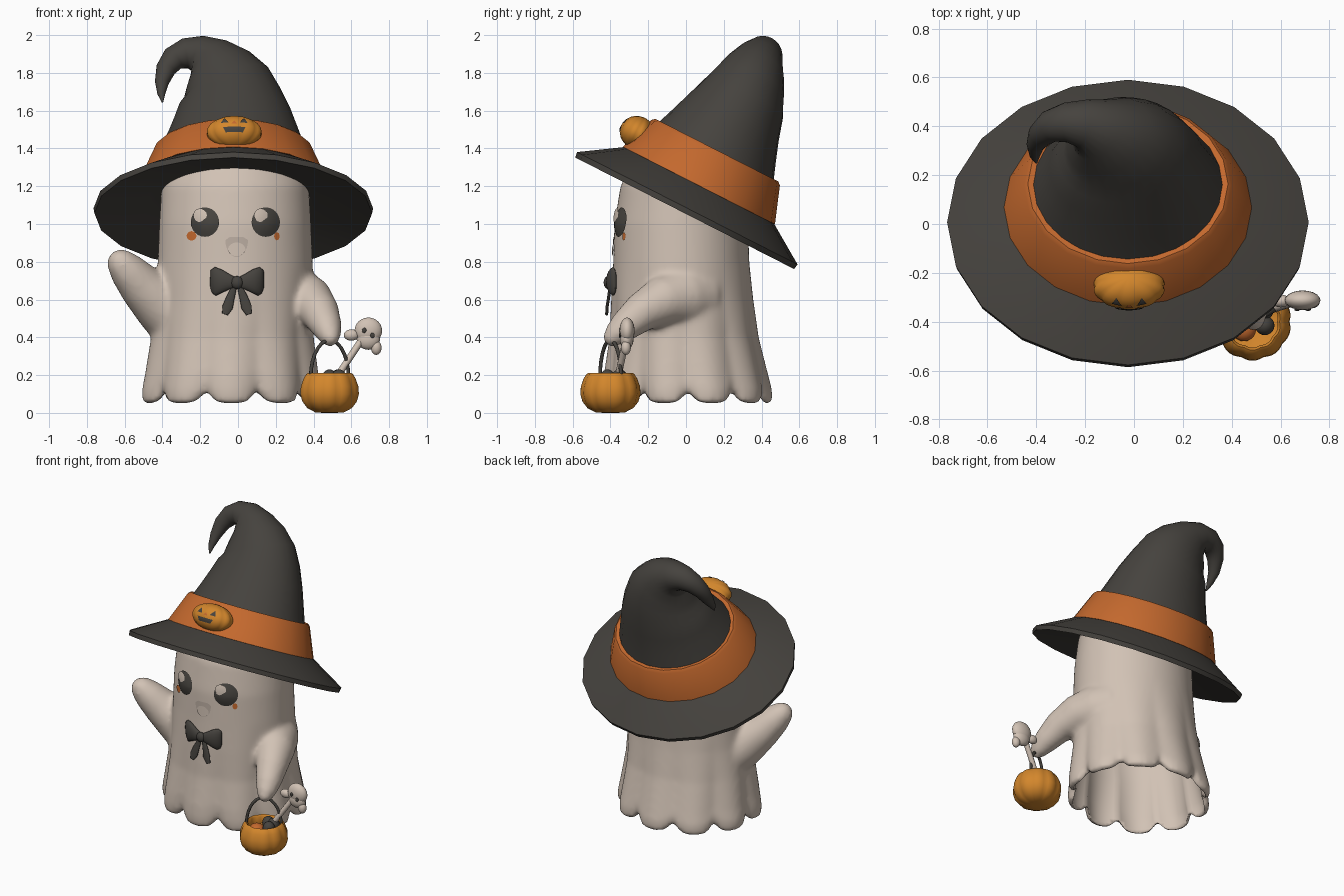
import bpy, bmesh, math
from mathutils import Vector as V

if "Cube" in bpy.data.objects:
    bpy.data.objects.remove(bpy.data.objects["Cube"])


def material(name, rgb):
    m = bpy.data.materials.new(name)
    m.diffuse_color = (*rgb, 1)
    m.use_nodes = True
    m.node_tree.nodes["Principled BSDF"].inputs["Base Color"].default_value = m.diffuse_color
    return m


CLOTH = material("ghost_cloth", (0.64, 0.54, 0.46))
MOUTH = material("mouth_beige", (0.50, 0.42, 0.36))
DARK = material("charcoal", (0.060, 0.055, 0.048))
BAND = material("burnt_orange", (0.55, 0.14, 0.027))
PUMPKIN = material("pumpkin_orange", (0.65, 0.24, 0.025))


def finish(name, bm, mat, angle=40, closed=True):
    if closed:
        bmesh.ops.recalc_face_normals(bm, faces=bm.faces[:])
    me = bpy.data.meshes.new(name)
    bm.to_mesh(me)
    bm.free()
    me.materials.append(mat)
    ob = bpy.data.objects.new(name, me)
    bpy.context.collection.objects.link(ob)
    bpy.ops.object.select_all(action='DESELECT')
    ob.select_set(True)
    bpy.context.view_layer.objects.active = ob
    bpy.ops.object.shade_smooth_by_angle(angle=math.radians(angle))
    return ob


def loft(name, rings, mat, angle=40):
    bm = bmesh.new()
    rows = [[bm.verts.new(p) for p in r] for r in rings]
    n = len(rows[0])
    for a, b in zip(rows, rows[1:]):
        for j in range(n):
            k = (j + 1) % n
            bm.faces.new((a[j], a[k], b[k], b[j]))
    bm.faces.new(rows[0][::-1])
    bm.faces.new(rows[-1])
    return finish(name, bm, mat, angle)


def ring(c, x, y, rx, ry, n, lobes=0, amp=0):
    out = []
    for j in range(n):
        t = 2 * math.pi * j / n
        k = 1 + amp * (abs(math.sin(lobes * t / 2)) - 0.8)
        out.append(V(c) + V(x) * rx * k * math.cos(t) + V(y) * ry * k * math.sin(t))
    return out


def tube(name, pts, mat, ref=(0, 1, 0), n=20):
    """Sweep of ellipses; pts hold x, y, z, radius, radius along ref."""
    rings = []
    for i, p in enumerate(pts):
        t = (V(pts[min(i + 1, len(pts) - 1)][:3]) - V(pts[max(i - 1, 0)][:3])).normalized()
        y = V(ref)
        y = (y - t * y.dot(t)).normalized()
        rings.append(ring(p[:3], y.cross(t), y, p[3], p[-1], n))
    return loft(name, rings, mat, angle=60)


def ball(name, loc, size, mat):
    bm = bmesh.new()
    bmesh.ops.create_uvsphere(bm, u_segments=20, v_segments=12, radius=1)
    for v in bm.verts:
        v.co = V(loc) + V([a * b for a, b in zip(v.co, size)])
    return finish(name, bm, mat, 60)


def plate(name, pts, surf, mat, lift=0.004, bulge=0.0):
    """Thin convex patch laid on a surface function of (a, b, lift)."""
    bm = bmesh.new()
    f = bm.faces.new([bm.verts.new((a, b, 0)) for a, b in pts])
    mid = sum((V((*p, 0)) for p in pts), V((0, 0, 0))) / len(pts)
    far = max((V((*p, 0)) - mid).length for p in pts)
    bmesh.ops.poke(bm, faces=[f])
    bmesh.ops.subdivide_edges(bm, edges=bm.edges[:], cuts=2, use_grid_fill=True)
    for v in bm.verts:
        d = min(1, (v.co - mid).length / far)
        v.co = surf(v.co.x, v.co.y, lift + bulge * (1 - d * d))
    return finish(name, bm, mat, 60, False)


def disc(x, z, rx, rz, a0=0, a1=360, n=24):
    s = [math.radians(a0 + (a1 - a0) * i / n) for i in range(n + (a1 - a0 < 360))]
    return [(x + rx * math.cos(t), z + rz * math.sin(t)) for t in s]


# ghost body: draped sheet with ten folds; rows are z, cx, rx, cy, ry
BODY = [(0.05, -.035, .48, .01, .44), (0.12, -.035, .482, .007, .442), (0.2, -.033, .468, 0, .43),
        (0.4, -.03, .438, -.01, .392), (0.6, -.02, .42, -.02, .375), (0.8, -.015, .41, -.025, .36),
        (1.0, -.015, .402, -.025, .354), (1.2, -.015, .39, -.01, .337), (1.3, -.015, .36, .01, .31),
        (1.38, -.015, .28, .02, .25), (1.44, -.015, .15, .03, .13), (1.46, -.015, .02, .03, .02)]
LEVELS = [0.05, 0.085, 0.12, 0.16, 0.2, 0.3, 0.4, 0.5, 0.6, 0.7, 0.8, 0.9, 1.0, 1.1, 1.2, 1.25, 1.3, 1.38, 1.44]


def body_at(z):
    for a, b in zip(BODY, BODY[1:]):
        if z <= b[0]:
            k = (z - a[0]) / (b[0] - a[0])
            return [p + (q - p) * k for p, q in zip(a, b)]
    return BODY[-1]


def body_front(x, z, lift):
    _, cx, rx, cy, ry = body_at(z)
    return V((x, cy - ry * math.sqrt(max(0, 1 - ((x - cx) / rx) ** 2)) - lift, z))


def fold_ring(z, inset=0.0, hem=1.0):
    _, cx, rx, cy, ry = body_at(z)
    r = ring((cx, cy, z), (1, 0, 0), (0, 1, 0), rx - inset, ry - inset, 100, 10,
             0.095 * max(0, (0.8 - z) / 0.75) ** 1.3)
    for j, p in enumerate(r):
        notch = 1 - abs(math.sin(10 * math.pi * j / 100))
        p.z += hem * 0.075 * notch ** 2 * max(0, 1 - (z - 0.05) / 0.3)
    return r


body = loft("ghost_body", [fold_ring(.05, .08)] + [fold_ring(z) for z in LEVELS], CLOTH, 60)

# arms, melted into the body
raised = tube("raised_arm", [(-.22, 0, .46, .20), (-.32, -.05, .51, .185), (-.42, -.09, .585, .15),
                             (-.52, -.14, .68, .12), (-.59, -.18, .76, .097), (-.632, -.205, .81, .073),
                             (-.653, -.22, .837, .045), (-.664, -.225, .85, .006)], CLOTH)
carrying = tube("carrying_arm", [(.22, .04, .62, .19), (.31, -.04, .61, .165), (.38, -.13, .59, .132),
                                 (.435, -.24, .53, .104), (.47, -.33, .455, .082), (.487, -.385, .405, .06),
                                 (.496, -.415, .375, .035), (.50, -.427, .365, .005)], CLOTH, ref=(1, 0, 0))
for ob in (body, raised, carrying):
    ob.select_set(True)
bpy.context.view_layer.objects.active = body
bpy.ops.object.join()
mod = body.modifiers.new("merge", 'REMESH')
mod.mode, mod.voxel_size, mod.use_smooth_shade = 'VOXEL', 0.016, True
mod = body.modifiers.new("soften", 'SMOOTH')
mod.factor, mod.iterations = 0.5, 10

# hollow underneath
low = [p - V((0, 0, 0.15)) for p in fold_ring(.05, .03, 0)]
cavity = loft("body_cavity_cutter", [low] + [fold_ring(z, .03, 0) for z in LEVELS if z < 1.35], CLOTH, 60)
cavity.hide_render = True
cavity.hide_set(True)
mod = body.modifiers.new("hollow", 'BOOLEAN')
mod.operation, mod.solver, mod.object = 'DIFFERENCE', 'EXACT', cavity

# face
for side, x in (("left", -.175), ("right", .147)):
    plate(side + "_eye", disc(x, 1.01, .075, .078), body_front, DARK, .006, .018)
    plate(side + "_eye_shine", disc(x - .026, 1.046, .036, .036), body_front, CLOTH, .022, .003)
plate("left_cheek", disc(-.246, .937, .027, .026, n=8), body_front, BAND, .006)
plate("right_cheek", disc(.206, .935, .015, .022, n=8), body_front, BAND, .006)
plate("mouth", disc(-.007, .915, .06, .09, 180, 360) + [(.03, .93), (-.045, .93)], body_front, MOUTH, .005)
plate("tongue", disc(-.007, .866, .046, .036), body_front, CLOTH, .008)

# bow tie
for side, s in (("left", -1), ("right", 1)):
    tube(side + "_bow_loop", [(-.005 + s * a, y, .69 + dz, h, d) for a, y, dz, h, d in (
        (.0, -.405, 0, .022, .012), (.04, -.405, .003, .04, .02), (.085, -.397, .006, .064, .026),
        (.115, -.387, .006, .076, .022), (.135, -.378, .004, .062, .012), (.141, -.376, .004, .035, .004))], DARK)
    tube(side + "_bow_tail", [(-.005 + s * a, y, z, w, .008) for a, y, z, w in (
        (.01, -.40, .68, .012), (.035, -.41, .61, .022), (.05, -.418, .56, .028), (.064, -.42, .522, .016))], DARK)
ball("bow_knot", (-.005, -.412, .69), (.032, .024, .034), DARK)

# tilted hat
TILT = math.radians(27)
U, W = V((1, 0, 0)), V((0, math.sin(TILT), math.cos(TILT)))
S = V((0, math.cos(TILT), -math.sin(TILT)))
HAT = V((-.025, 0, 1.07))


def hat_ring(w, rx, ry):
    return ring(HAT + W * w, U, S, rx, ry, 20)


loft("hat_brim", [hat_ring(*p) for p in ((.17, .45, .41), (.155, .495, .44), (.015, .74, .655), (-.015, .735, .65),
                                         (.06, .455, .40), (.075, .36, .31))], DARK, angle=30)
loft("hat_band", [hat_ring(*p) for p in ((.145, .47, .42), (.15, .507, .452), (.345, .425, .382),
                                         (.36, .41, .365), (.35, .37, .33))], BAND, angle=35)
crown = [(*(HAT + W * w + U * dx), rx, ry) for w, dx, rx, ry in (
    (.16, 0, .46, .42), (.35, 0, .388, .342), (.45, 0, .352, .305), (.55, -.005, .318, .27), (.66, -.018, .278, .235))]
crown += [(-.062, .33, 1.735, .243, .20), (-.105, .36, 1.805, .20, .168), (-.15, .388, 1.865, .143, .13),
          (-.21, .412, 1.90, .10, .10), (-.28, .415, 1.903, .080, .082), (-.342, .40, 1.875, .066, .066),
          (-.382, .365, 1.82, .053, .052), (-.403, .325, 1.75, .037, .037), (-.406, .28, 1.69, .021, .021),
          (-.40, .25, 1.645, .004, .004)]
tube("hat_crown", crown, DARK, ref=S, n=24)

# small pumpkin on the hat band, face tilted upward
PC, PF, PA = V((-.02, -.257, 1.483)), V((0, -.9, .436)), V((0, .436, .9))
rings = []
for i in range(13):
    t = math.pi * (0.03 + 0.94 * i / 12)
    rings.append(ring(PC - PA * .088 * math.cos(t), U, -PF, .147 * math.sin(t), .094 * math.sin(t), 60, 10, .045))
loft("hat_pumpkin", rings, PUMPKIN, angle=60)


def pumpkin_front(a, b, lift):
    k = math.sqrt(max(0, 1 - (a / .147) ** 2 - (b / .088) ** 2))
    return PC + U * a + PA * b + PF * (.094 * k + lift)


for side, s in (("left", -1), ("right", 1)):
    plate(side + "_pumpkin_eye", [(s * .03, .016), (s * .072, .016), (s * .052, .05)], pumpkin_front, DARK, .004)
plate("pumpkin_nose", [(-.016, .008), (.016, .008), (0, .026)], pumpkin_front, BAND, .004)
plate("pumpkin_mouth", [(-.06, -.01), (-.045, -.038), (.045, -.038), (.06, -.01)], pumpkin_front, DARK, .004)

# pumpkin bucket with handle and sweets
BX, BY = .485, -.40
bucket = ((0, .03), (.002, .075), (.025, .12), (.06, .147), (.10, .158), (.14, .155), (.18, .141), (.205, .126),
          (.212, .115), (.20, .105), (.15, .11), (.12, .03))
loft("pumpkin_bucket", [ring((BX, BY, z), (1, 0, 0), (0, 1, 0), r, r, 60, 10, .05) for z, r in bucket], PUMPKIN, angle=60)
handle = []
for i in range(15):
    t = math.pi * i / 14
    handle.append((BX - .1 * math.cos(t), BY - .055 * math.cos(t), .19 + .195 * math.sin(t), .010))
tube("bucket_handle", handle, DARK, ref=(-.48, .876, 0), n=8)
for i, (dx, dy) in enumerate(((.05, -.015), (.0, .05), (.045, .045))):
    ball(f"sweet_{i + 1}", (BX + dx, BY + dy, .185), (.04, .04, .045), DARK)
ball("orange_sweet", (BX - .035, BY - .03, .16), (.05, .05, .04), BAND)

# ghost lollipop in the bucket
tube("lollipop_stick", [(.51, -.365, .17, .018), (.57, -.345, .26, .018), (.65, -.32, .38, .018)], CLOTH, n=10)
ball("lollipop_head", (.69, -.312, .435), (.073, .04, .07), CLOTH)
ball("lollipop_skirt", (.69, -.314, .39), (.062, .036, .056), CLOTH)
ball("lollipop_left_hand", (.60, -.315, .412), (.04, .026, .03), CLOTH)
ball("lollipop_right_hand", (.732, -.318, .345), (.028, .026, .038), CLOTH)
for i, (x, z) in enumerate(((.668, .437), (.712, .41))):
    ball(f"lollipop_eye_{i + 1}", (x, -.350, z), (.012, .006, .014), DARK)
